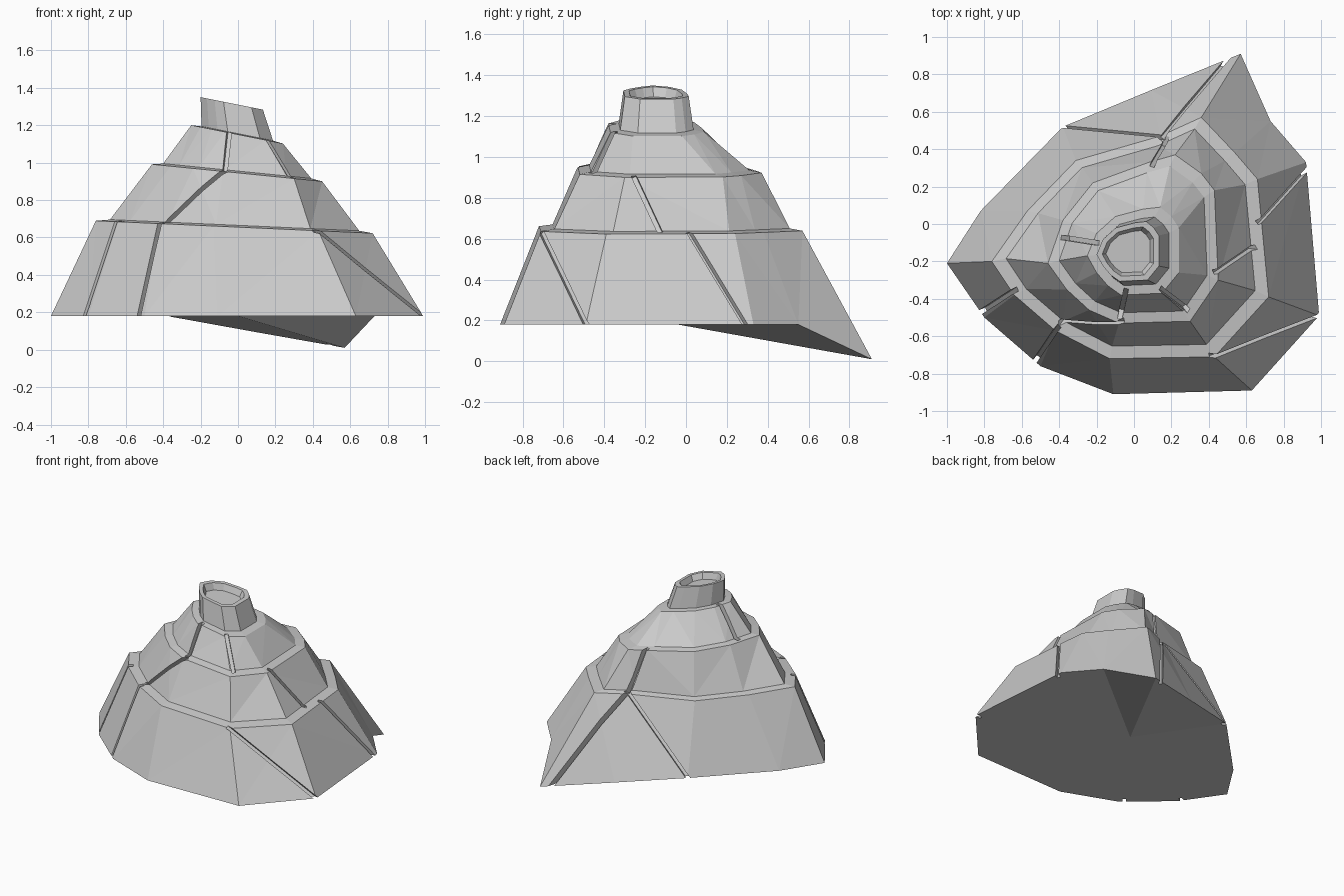
import bpy, bmesh
from mathutils import Vector, Matrix

cube = bpy.data.objects.get("Cube")
if cube:
    bpy.data.objects.remove(cube)

rock = bpy.data.materials.new("grey rock")
rock.use_nodes = True
rock.diffuse_color = (0.6, 0.6, 0.6, 1)
rock.node_tree.nodes["Principled BSDF"].inputs["Base Color"].default_value = rock.diffuse_color

# Outlines of the foot and the three terrace rims, one point per column
FOOT = [(-1, -.21), (-.8, -.5), (-.5, -.76), (-.11, -.91), (.63, -.89), (.99, -.49),
        (.92, .33), (.73, .55), (.57, .91), (.09, .715), (-.38, .52), (-.82, .07)]
LOW = [(-.76, -.2), (-.64, -.38), (-.42, -.57), (-.13, -.72), (.43, -.71), (.72, -.39),
       (.66, .24), (.54, .38), (.36, .57), (.14, .47), (-.31, .34), (-.57, .07)]
MID = [(-.46, -.21), (-.36, -.35), (-.24, -.46), (-.08, -.53), (.3, -.52), (.45, -.3),
       (.43, .18), (.36, .27), (.22, .37), (.08, .33), (-.22, .22), (-.38, .02)]
HIGH = [(-.25, -.17), (-.2, -.26), (-.14, -.33), (-.07, -.38), (.15, -.37), (.24, -.26),
        (.24, -.02), (.2, .04), (.14, .09), (.05, .08), (-.1, .04), (-.2, -.05)]


def ring(outline, z, tilt=0, scale=1, centre=(0, 0), shift=0):
    """Scale an outline about a centre and lay it on a plane tilted along x."""
    points = []
    for x, y in outline:
        px = centre[0] + (x - centre[0]) * scale + shift
        py = centre[1] + (y - centre[1]) * scale
        points.append(Vector((px, py, z - tilt * px)))
    return points


foot = ring(FOOT, .18)
foot[8].z, foot[9].z = .01, .095
vent = (0, -.15)
rings = [
    foot,
    ring(LOW, .655, .045), ring(LOW, .665, .045, .9, (0, -.05)),
    ring(MID, .945, .1), ring(MID, .955, .1, .87, (0, -.1)),
    ring(HIGH, 1.15, .2), ring(HIGH, 1.155, .2, .78, vent),
    ring(HIGH, 1.31, .2, .68, vent, -.03), ring(HIGH, 1.31, .2, .56, vent, -.03),
    ring(HIGH, 1.265, .2, .48, vent, -.03),
]

# Mountain body: terraces bridged ring to ring, fan underneath, crater floor
bm = bmesh.new()
loops = [[bm.verts.new(p) for p in r] for r in rings]
count = len(FOOT)
for lower, upper in zip(loops, loops[1:]):
    for i in range(count):
        j = (i + 1) % count
        bm.faces.new((lower[i], lower[j], upper[j], upper[i]))
bm.faces.new(loops[-1])
under = bm.verts.new((0, -.04, .18))
for i in range(count):
    bm.faces.new((loops[0][(i + 1) % count], loops[0][i], under))
bmesh.ops.triangulate(bm, faces=[f for f in bm.faces if len(f.verts) == 4])
bmesh.ops.recalc_face_normals(bm, faces=bm.faces)
mesh = bpy.data.meshes.new("mountain")
bm.to_mesh(mesh)
bm.free()
mesh.materials.append(rock)
mountain = bpy.data.objects.new("mountain", mesh)
bpy.context.collection.objects.link(mountain)


def on_ring(index, u):
    i = int(u)
    return rings[index][i % count].lerp(rings[index][(i + 1) % count], u - i)


def crack(tier, u_low, u_high, width=.025):
    """Cut a narrow groove up the wall above the given ring."""
    a, b = on_ring(tier, u_low), on_ring(tier + 1, u_high)
    along = (b - a).normalized()
    mid = (a + b) / 2
    outward = Vector((mid.x, mid.y + .1, .4))
    side = along.cross(outward).normalized()
    out = side.cross(along)
    turn = Matrix((side, along, out)).transposed().to_4x4()
    size = Matrix.Diagonal((width, (b - a).length + .04, .06, 1))
    cutter_bm = bmesh.new()
    bmesh.ops.create_cube(cutter_bm, size=1, matrix=Matrix.Translation(mid) @ turn @ size)
    bmesh.ops.recalc_face_normals(cutter_bm, faces=cutter_bm.faces)
    cutter_mesh = bpy.data.meshes.new("crack_cutter")
    cutter_bm.to_mesh(cutter_mesh)
    cutter_bm.free()
    cutter = bpy.data.objects.new("crack_cutter", cutter_mesh)
    bpy.context.collection.objects.link(cutter)
    cutter.hide_render = True
    cutter.hide_set(True)
    cut = mountain.modifiers.new("crack", "BOOLEAN")
    cut.operation, cut.solver, cut.object = "DIFFERENCE", "EXACT", cutter
    return cutter


# Cracks on the low, middle and high walls
cutters = [crack(*c) for c in (
    (0, .9, .9), (0, 1.9, 2), (0, 5, 4), (0, 5.95, 5.65), (0, 10, 9), (0, 8.15, 8.9),
    (2, 2, 3), (2, 5.4, 5.1), (2, 8.8, 8.8),
    (4, 3, 3.1), (4, 4.1, 4.1), (4, 11.4, 11.4))]

# Bake the cuts and drop the cutters
bpy.context.view_layer.objects.active = mountain
mountain.select_set(True)
for modifier in list(mountain.modifiers):
    bpy.ops.object.modifier_apply(modifier=modifier.name)
for cutter in cutters:
    bpy.data.objects.remove(cutter)
